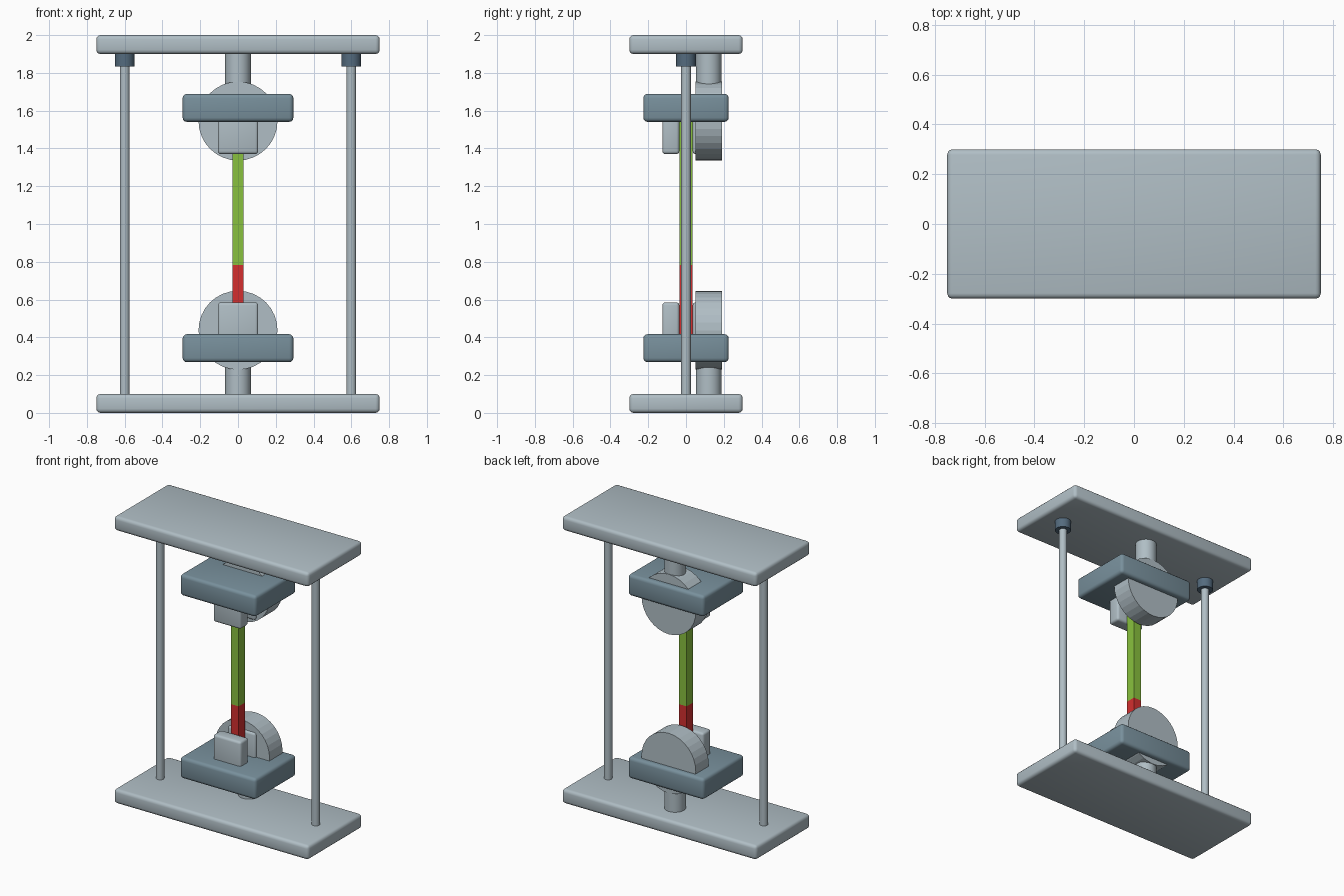
import bpy, bmesh, math
from mathutils import Matrix, Vector

if "Cube" in bpy.data.objects:
    bpy.data.objects.remove(bpy.data.objects["Cube"])


def material(name, r, g, b):
    lin = [((c / 255 + 0.055) / 1.055) ** 2.4 for c in (r, g, b)]
    m = bpy.data.materials.new(name)
    m.diffuse_color = (*lin, 1)
    m.use_nodes = True
    m.node_tree.nodes["Principled BSDF"].inputs["Base Color"].default_value = m.diffuse_color
    return m


LIGHT = material("light_steel", 176, 190, 197)
MID = material("grey_steel", 120, 144, 156)
DARK = material("dark_collar", 84, 107, 126)
GREEN = material("green", 137, 193, 62)
RED = material("red", 211, 47, 47)


def finish(bm, name, mat, smooth):
    mesh = bpy.data.meshes.new(name)
    bm.to_mesh(mesh)
    bm.free()
    mesh.materials.append(mat)
    ob = bpy.data.objects.new(name, mesh)
    bpy.context.collection.objects.link(ob)
    if smooth:
        bpy.ops.object.select_all(action='DESELECT')
        ob.select_set(True)
        bpy.context.view_layer.objects.active = ob
        bpy.ops.object.shade_smooth_by_angle(angle=math.radians(40))
    return ob


def box(name, mat, lo, hi, bevel=0.0):
    lo, hi = Vector(lo), Vector(hi)
    bm = bmesh.new()
    bmesh.ops.create_cube(bm, size=1, matrix=Matrix.Translation((lo + hi) / 2)
                          @ Matrix.Diagonal((*(hi - lo), 1)))
    if bevel:
        bmesh.ops.bevel(bm, geom=bm.edges[:], offset=bevel, segments=3,
                        profile=0.5, affect='EDGES')
    return finish(bm, name, mat, bevel > 0)


def cylinder(name, mat, centre, radius, depth, sides=32, along_y=False, smooth=True):
    bm = bmesh.new()
    turn = Matrix.Rotation(math.pi / 2, 4, 'X') if along_y else Matrix()
    bmesh.ops.create_cone(bm, cap_ends=True, segments=sides, radius1=radius,
                          radius2=radius, depth=depth,
                          matrix=Matrix.Translation(centre) @ turn)
    return finish(bm, name, mat, smooth)


# Base and top plates
for name, z in (("base_plate", 0.0), ("top_plate", 1.9)):
    box(name, LIGHT, (-0.75, -0.3, z), (0.75, 0.3, z + 0.1), 0.022)

# Side columns with collars under the top plate
for side, x in (("left", -0.6), ("right", 0.6)):
    cylinder(side + "_column", LIGHT, (x, 0, 0.99), 0.026, 1.8)
    cylinder(side + "_collar", DARK, (x, 0, 1.87), 0.052, 0.07)

# Grips: block centre, disc centre, jaw tip, piston start and end
grips = (("lower", 0.3425, 0.4375, 0.585, 0.09, 0.32),
         ("upper", 1.615, 1.545, 1.37, 1.65, 1.91))
for name, block_z, disc_z, tip, p0, p1 in grips:
    box(name + "_grip_block", MID, (-0.293, -0.226, block_z - 0.074),
        (0.293, 0.226, block_z + 0.074), 0.022)
    cylinder(name + "_disc", LIGHT, (0, 0.12, disc_z), 0.209, 0.142,
             along_y=True, smooth=False)
    cylinder(name + "_piston", LIGHT, (0, 0.12, (p0 + p1) / 2), 0.068, p1 - p0)
    z0, z1 = sorted((block_z, tip))
    box(name + "_front_jaw", LIGHT, (-0.107, -0.125, z0), (0.107, -0.035, z1), 0.016)
    box(name + "_back_jaw", LIGHT, (-0.107, 0.035, z0), (0.107, 0.125, z1), 0.016)

# Two-colour test bar
box("bar_lower", RED, (-0.03, -0.035, 0.40), (0.03, 0.035, 0.782))
box("bar_upper", GREEN, (-0.03, -0.035, 0.782), (0.03, 0.035, 1.56))
